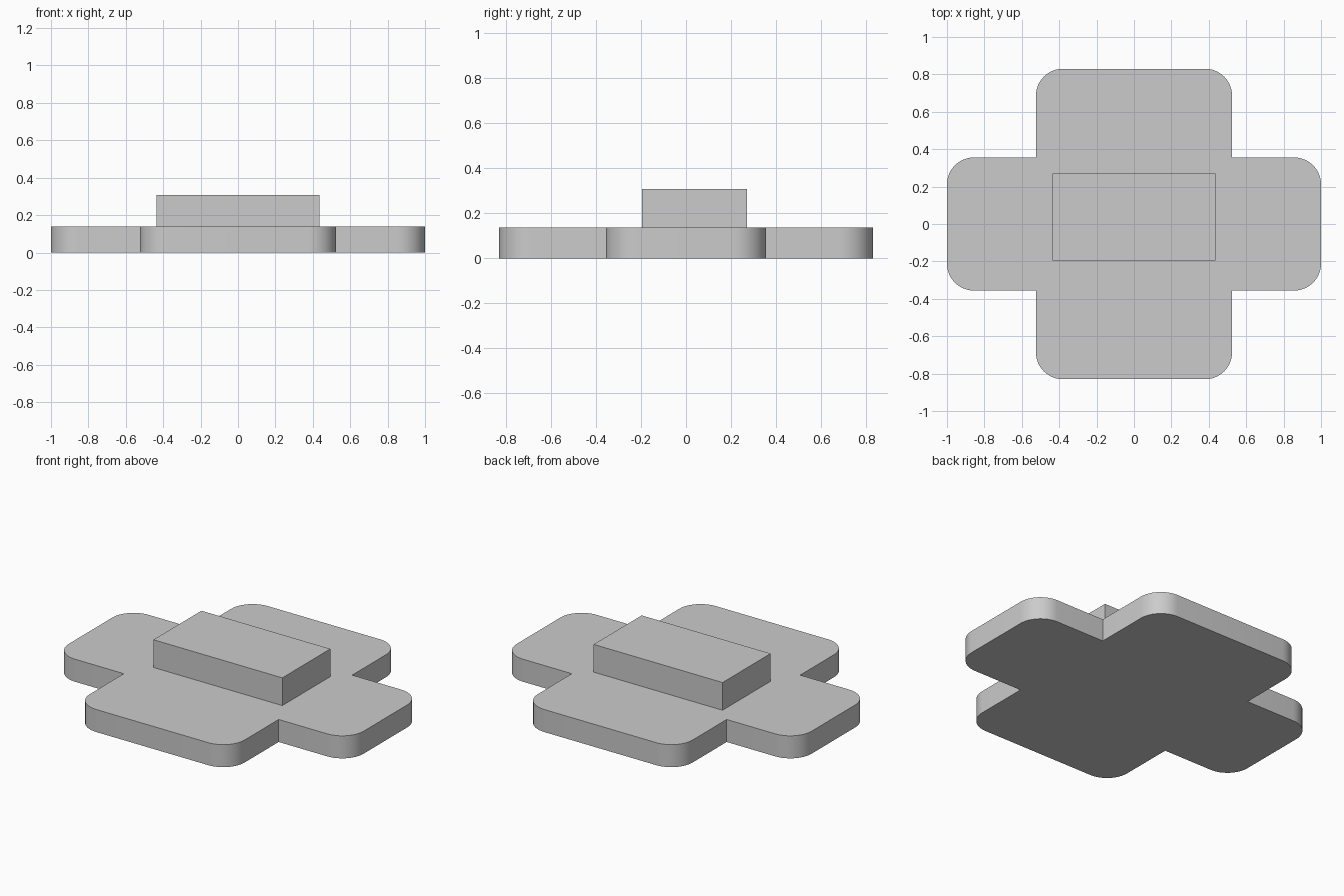
import bpy
import bmesh
import math
from mathutils import Vector

cube = bpy.data.objects.get("Cube")
if cube:
    bpy.data.objects.remove(cube, do_unlink=True)

grey = bpy.data.materials.new("plain grey")
grey.use_nodes = True
colour = (0.6, 0.6, 0.6, 1)
grey.diffuse_color = colour
grey.node_tree.nodes["Principled BSDF"].inputs["Base Color"].default_value = colour


def prism(name, outline, bottom, top):
    """Extrude a counter-clockwise outline between two heights."""
    bm = bmesh.new()
    base = bm.faces.new([bm.verts.new((x, y, bottom)) for x, y in outline])
    side = bmesh.ops.extrude_face_region(bm, geom=[base], use_keep_orig=True)
    lifted = [v for v in side["geom"] if isinstance(v, bmesh.types.BMVert)]
    bmesh.ops.translate(bm, vec=(0, 0, top - bottom), verts=lifted)
    bmesh.ops.recalc_face_normals(bm, faces=bm.faces)
    mesh = bpy.data.meshes.new(name)
    bm.to_mesh(mesh)
    bm.free()
    mesh.materials.append(grey)
    obj = bpy.data.objects.new(name, mesh)
    bpy.context.collection.objects.link(obj)
    return obj


def corner(cx, cy, radius, start, steps=12):
    """Quarter arc around a centre, from the start angle."""
    angles = [start + math.pi / 2 * i / steps for i in range(steps + 1)]
    return [(cx + radius * math.cos(a), cy + radius * math.sin(a)) for a in angles]


# Cross-shaped plate: one quadrant of the outline, mirrored to all four
LONG, SHORT = Vector((1.0, 0.356)), Vector((0.525, 0.83))
RADIUS, PLATE_TOP, BLOCK_TOP = 0.145, 0.138, 0.308
quadrant = (corner(LONG.x - RADIUS, LONG.y - RADIUS, RADIUS, 0)
            + [(SHORT.x, LONG.y)]
            + corner(SHORT.x - RADIUS, SHORT.y - RADIUS, RADIUS, 0))
outline = []
for sx, sy in ((1, 1), (-1, 1), (-1, -1), (1, -1)):
    part = [(sx * x, sy * y) for x, y in quadrant]
    outline += part if sx * sy > 0 else part[::-1]
plate = prism("cross_plate", outline, 0, PLATE_TOP)

# Raised block, set slightly towards the back
w, front, back = 0.437, -0.195, 0.27
block = prism("raised_block", [(-w, front), (w, front), (w, back), (-w, back)],
              PLATE_TOP, BLOCK_TOP)

# Smooth rounded corners with crisp rims
bpy.ops.object.select_all(action="DESELECT")
plate.select_set(True)
bpy.context.view_layer.objects.active = plate
bpy.ops.object.shade_smooth_by_angle(angle=math.radians(30))
